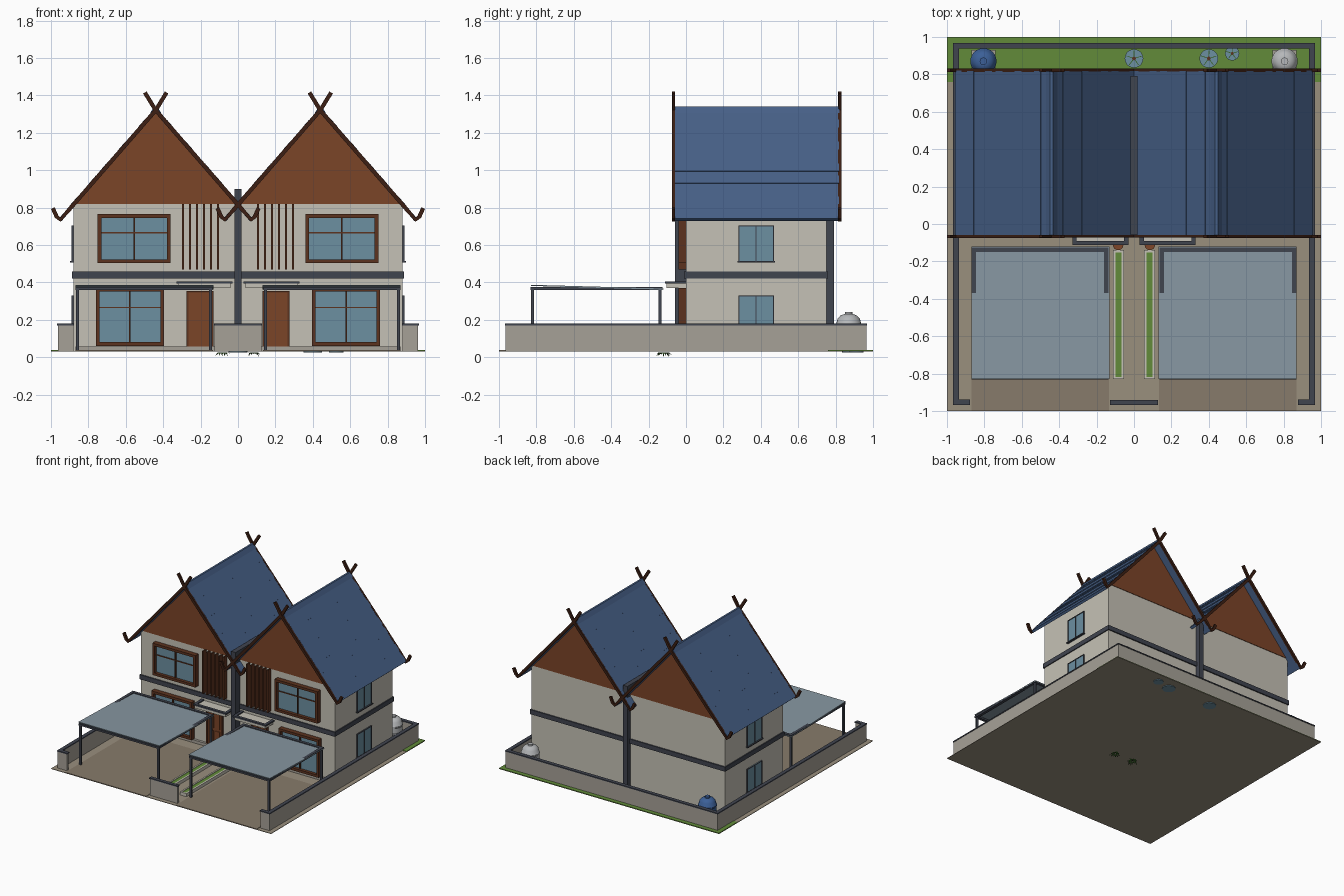
import bpy, bmesh, math, random
from mathutils import Vector

if "Cube" in bpy.data.objects:
    bpy.data.objects.remove(bpy.data.objects["Cube"])
random.seed(4)

def mat(name, r, g, b):
    m = bpy.data.materials.new(name)
    m.diffuse_color = tuple((c / 255) ** 2.2 for c in (r, g, b)) + (1,)
    m.use_nodes = True
    m.node_tree.nodes["Principled BSDF"].inputs["Base Color"].default_value = m.diffuse_color
    return m

WALL = mat("wall", 196, 192, 180)
FENCE = mat("fence", 165, 160, 150)
DARK = mat("dark_trim", 66, 70, 80)
WOOD = mat("wood", 122, 70, 44)
FRAME = mat("frame_wood", 92, 54, 36)
BOARD = mat("barge_wood", 62, 36, 26)
ROOF = mat("roof_blue", 72, 96, 134)
GLASS = mat("glass", 108, 142, 160)
SHEET = mat("carport_sheet", 134, 150, 160)
PAVE = mat("paving", 152, 142, 125)
DRIVE = mat("driveway", 134, 122, 106)
GRASS = mat("grass", 98, 138, 60)
LEAF = mat("leaf", 60, 100, 45)
BLUE = mat("tank_blue", 62, 96, 150)
STEEL = mat("tank_steel", 180, 182, 184)

def finish(name, bm, material):
    bmesh.ops.recalc_face_normals(bm, faces=bm.faces[:])
    me = bpy.data.meshes.new(name)
    bm.to_mesh(me)
    bm.free()
    me.materials.append(material)
    ob = bpy.data.objects.new(name, me)
    bpy.context.collection.objects.link(ob)
    return ob

# extrude an xz outline along y, on both halves of the house by default
def prism(name, pts, y0, y1, m, both=True):
    obs = []
    for s in ((1, -1) if both else (1,)):
        bm = bmesh.new()
        a = [bm.verts.new((s * x, y0, z)) for x, z in pts]
        b = [bm.verts.new((s * x, y1, z)) for x, z in pts]
        bm.faces.new(a)
        bm.faces.new(b)
        for i in range(len(pts)):
            j = (i + 1) % len(pts)
            bm.faces.new((a[i], a[j], b[j], b[i]))
        obs.append(finish(name, bm, m))
    return obs

def box(name, x0, x1, y0, y1, z0, z1, m, both=True):
    return prism(name, [(x0, z0), (x1, z0), (x1, z1), (x0, z1)], y0, y1, m, both)

# flat strip following an xz path with mitred joints
def strip(name, path, w, y0, y1, m):
    P = [Vector(p) for p in path]
    left, right = [], []
    for i, p in enumerate(P):
        d0 = (p - P[max(i - 1, 0)]).normalized()
        d1 = (P[min(i + 1, len(P) - 1)] - p).normalized()
        t = (d0 + d1).normalized()
        n = Vector((-t.y, t.x)) * w / 2
        left.append(p + n)
        right.append(p - n)
    prism(name, [tuple(v) for v in left + right[::-1]], y0, y1, m)

def lathe(name, loc, prof, seg, m):
    bm = bmesh.new()
    vs = [bm.verts.new((r, 0, z)) for r, z in prof]
    es = [bm.edges.new((vs[i], vs[i + 1])) for i in range(len(vs) - 1)]
    bmesh.ops.spin(bm, geom=vs + es, cent=(0, 0, 0), axis=(0, 0, 1),
                   angle=2 * math.pi, steps=seg, use_duplicate=False)
    bmesh.ops.remove_doubles(bm, verts=bm.verts[:], dist=1e-5)
    ob = finish(name, bm, m)
    ob.location = loc
    bpy.context.view_layer.objects.active = ob
    bpy.ops.object.select_all(action='DESELECT')
    ob.select_set(True)
    bpy.ops.object.shade_smooth_by_angle(angle=math.radians(35))
    return ob

# ground
box("ground", -1, 1, -1, 1, 0.03, 0.034, PAVE, False)
box("back_lawn", -1, 1, 0.76, 1, 0.031, 0.037, GRASS, False)
box("driveway", 0.135, 0.87, -1, -0.12, 0.031, 0.037, DRIVE)

# boundary walls with dark caps
for n, x0, x1, y0, y1, both in (("side", 0.94, 0.963, -0.965, 0.965, True),
                                ("back", -0.963, 0.963, 0.942, 0.965, False),
                                ("front", 0.88, 0.963, -0.965, -0.942, True),
                                ("gate_pier", -0.125, 0.125, -0.965, -0.945, False)):
    box(n + "_fence", x0, x1, y0, y1, 0.034, 0.17, FENCE, both)
    box(n + "_fence_cap", x0 - 0.004, x1 + 0.004, y0 - 0.004, y1 + 0.004, 0.17, 0.179, DARK, both)

# house body, floor band, party wall
box("house_walls", -0.88, 0.88, 0, 0.75, 0.034, 0.82, WALL, False)
box("floor_band", -0.888, 0.888, -0.01, 0.76, 0.42, 0.457, DARK, False)
box("party_wall", -0.02, 0.02, -0.06, 0.79, 0.034, 0.9, DARK, False)
box("front_plinth", 0.1, 0.87, -0.02, 0.01, 0.034, 0.058, FENCE)

# gables and roof
RX, RZ, EX, EZ = 0.44, 1.32, 0.95, 0.735
prism("gable", [(0, 0.82), (0.88, 0.82), (RX, RZ)], -0.004, 0.754, WOOD)
for d in (1, -1):
    P = lambda t, up=0: (RX + d * ((EX - RX) * t + up * 0.75), RZ + (EZ - RZ) * t + up * 0.66)
    strip("roof_slope", [P(0), P(1)], 0.02, -0.06, 0.82, ROOF)
    for t in (0.1, 0.3, 0.5, 0.61, 0.8):
        strip("tile_course", [P(t, 0.009), P(t + 0.07, 0.009)], 0.006, -0.058, 0.818, ROOF)
    # bargeboards with curled tips and crossed finials
    path = [(RX - d * 0.058, 1.415), P(0), P(0.9), P(1), (RX + d * 0.53, 0.752), (RX + d * 0.55, 0.797)]
    for y0 in (-0.075, 0.814):
        strip("bargeboard", path, 0.022, y0 + (0 if d > 0 else 0.002), y0 + 0.017, BOARD)
prism("ridge_cap", [(RX - 0.03, 1.305), (RX + 0.03, 1.305), (RX + 0.008, 1.34), (RX - 0.008, 1.34)], -0.06, 0.82, ROOF)

# front windows
def window(name, x0, x1, z0, z1, transom):
    f = 0.02
    box(name + "_glass", x0 + f, x1 - f, -0.014, 0.01, z0 + f, z1 - f, GLASS)
    for a, b in ((x0, x0 + f), (x1 - f, x1)):
        box(name + "_jamb", a, b, -0.04, 0.01, z0, z1, FRAME)
    for a, b in ((z0, z0 + f), (z1 - f, z1)):
        box(name + "_rail", x0 + f, x1 - f, -0.04, 0.01, a, b, FRAME)
    c = (x0 + x1) / 2
    box(name + "_mullion", c - 0.004, c + 0.004, -0.024, 0, z0 + f, z1 - f, FRAME)
    box(name + "_transom", x0 + f, x1 - f, -0.022, 0, transom - 0.003, transom + 0.003, FRAME)

window("upper_window", 0.36, 0.75, 0.503, 0.765, 0.665)
window("lower_window", 0.395, 0.76, 0.06, 0.37, 0.265)

# side windows
for z0, z1 in ((0.515, 0.705), (0.14, 0.33)):
    box("side_window_glass", 0.87, 0.886, 0.285, 0.465, z0, z1, GLASS)
    box("side_window_sill", 0.87, 0.897, 0.275, 0.475, z0 - 0.008, z0, DARK)
    for y in (0.28, 0.372, 0.464):
        box("side_window_bar", 0.87, 0.89, y, y + 0.006, z0, z1, DARK)
    box("side_window_head", 0.87, 0.89, 0.28, 0.47, z1 - 0.006, z1, DARK)

# doors
box("door", 0.14, 0.265, -0.012, 0.01, 0.055, 0.345, WOOD)
for a, b in ((0.13, 0.14), (0.265, 0.275)):
    box("door_jamb", a, b, -0.02, 0.01, 0.05, 0.355, FRAME)
box("door_head", 0.13, 0.275, -0.02, 0.01, 0.345, 0.355, FRAME)
for x0 in (0.155, 0.21):
    for z0, z1 in ((0.08, 0.18), (0.2, 0.325)):
        box("door_panel", x0, x0 + 0.04, -0.016, 0, z0, z1, WOOD)

# vertical fins and door canopy
for i in range(6):
    x = 0.106 + i * 0.0375
    box("fin", x - 0.005, x + 0.005, -0.04, 0.005, 0.47, 0.82, FRAME)
box("canopy", 0.04, 0.32, -0.105, 0, 0.37, 0.396, WALL)
box("canopy_front_rim", 0.03, 0.33, -0.113, -0.09, 0.393, 0.405, DARK)
for a in (0.03, 0.307):
    box("canopy_side_rim", a, a + 0.023, -0.09, 0, 0.393, 0.405, DARK)

# carports: posts, beams and tilted sheet
for x in (0.148, 0.857):
    for y in (-0.82, -0.14):
        box("carport_post", x - 0.008, x + 0.008, y - 0.008, y + 0.008, 0.034, 0.365, DARK)
    box("carport_side_beam", x - 0.012, x + 0.012, -0.83, -0.125, 0.36, 0.374, DARK)
for y in (-0.82, -0.137):
    box("carport_cross_beam", 0.136, 0.869, y - 0.012, y + 0.012, 0.36, 0.374, DARK)
for ob in box("carport_sheet", 0.132, 0.87, -0.83, -0.12, 0, 0.006, SHEET):
    for v in ob.data.vertices:
        v.co.z += 0.381 if v.co.y < -0.5 else 0.361

# planting strips between the driveways
for a, b in ((0.053, 0.066), (0.1, 0.113)):
    box("planter_side", a, b, -0.83, -0.14, 0.034, 0.06, WALL)
for a in (-0.83, -0.153):
    box("planter_end", 0.066, 0.1, a, a + 0.013, 0.034, 0.06, WALL)
box("planter_grass", 0.066, 0.1, -0.817, -0.153, 0.034, 0.056, GRASS)

# door pots and drooping leaves
for s in (1, -1):
    lathe("pot", (s * 0.085, -0.112, 0.034), [(0, 0), (0.018, 0), (0.028, 0.05), (0.022, 0.05), (0, 0.042)], 14, WOOD)
    bm = bmesh.new()
    for i in range(16):
        a = i * math.tau / 16
        r = random.uniform(0.035, 0.05)
        z = random.uniform(0.0, 0.022) if i else 0.0
        d, n = Vector((math.cos(a), math.sin(a), 0)), Vector((-math.sin(a), math.cos(a), 0)) * 0.006
        c = Vector((s * 0.085, -0.12, 0))
        pts = [c + d * 0.004 + Vector((0, 0, 0.02)), c + d * r * .6 + n + Vector((0, 0, 0.026)),
               c + d * r + Vector((0, 0, z)), c + d * r * .6 - n + Vector((0, 0, 0.026))]
        bm.faces.new([bm.verts.new(p) for p in pts])
    finish("plant_leaves", bm, LEAF)

# water tanks on square bases
tank = [(0, 0), (0.062, 0), (0.066, 0.02), (0.066, 0.05), (0.07, 0.055), (0.07, 0.065), (0.066, 0.07),
        (0.066, 0.11), (0.07, 0.115), (0.07, 0.125), (0.066, 0.13), (0.06, 0.155), (0.045, 0.172),
        (0.025, 0.18), (0.02, 0.18), (0.02, 0.192), (0, 0.192)]
for x, m in ((-0.805, BLUE), (0.805, STEEL)):
    box("tank_base", x - 0.065, x + 0.065, 0.81, 0.93, 0.034, 0.052, FENCE, False)
    lathe("water_tank", (x, 0.87, 0.05), tank, 24, m)

# round drain covers with spokes and hub
for x, y, r in ((0, 0.885, 0.05), (0.4, 0.885, 0.05), (0.525, 0.912, 0.038)):
    lathe("drain_ring", (x, y, 0.025), [(0, 0), (r, 0), (r, 0.03), (r * .88, 0.03), (r * .88, 0.024), (0, 0.024)], 20, GLASS)
    lathe("drain_hub", (x, y, 0.045), [(0, 0.012), (r * .2, 0.012), (r * .2, 0)], 10, FRAME)
    for k in range(5):
        ob = box("drain_spoke", r * .15, r * .9, -0.002, 0.002, 0, 0.007, LEAF, False)[0]
        ob.location = (x, y, 0.046)
        ob.rotation_euler.z = k * math.tau / 5 + 0.3
